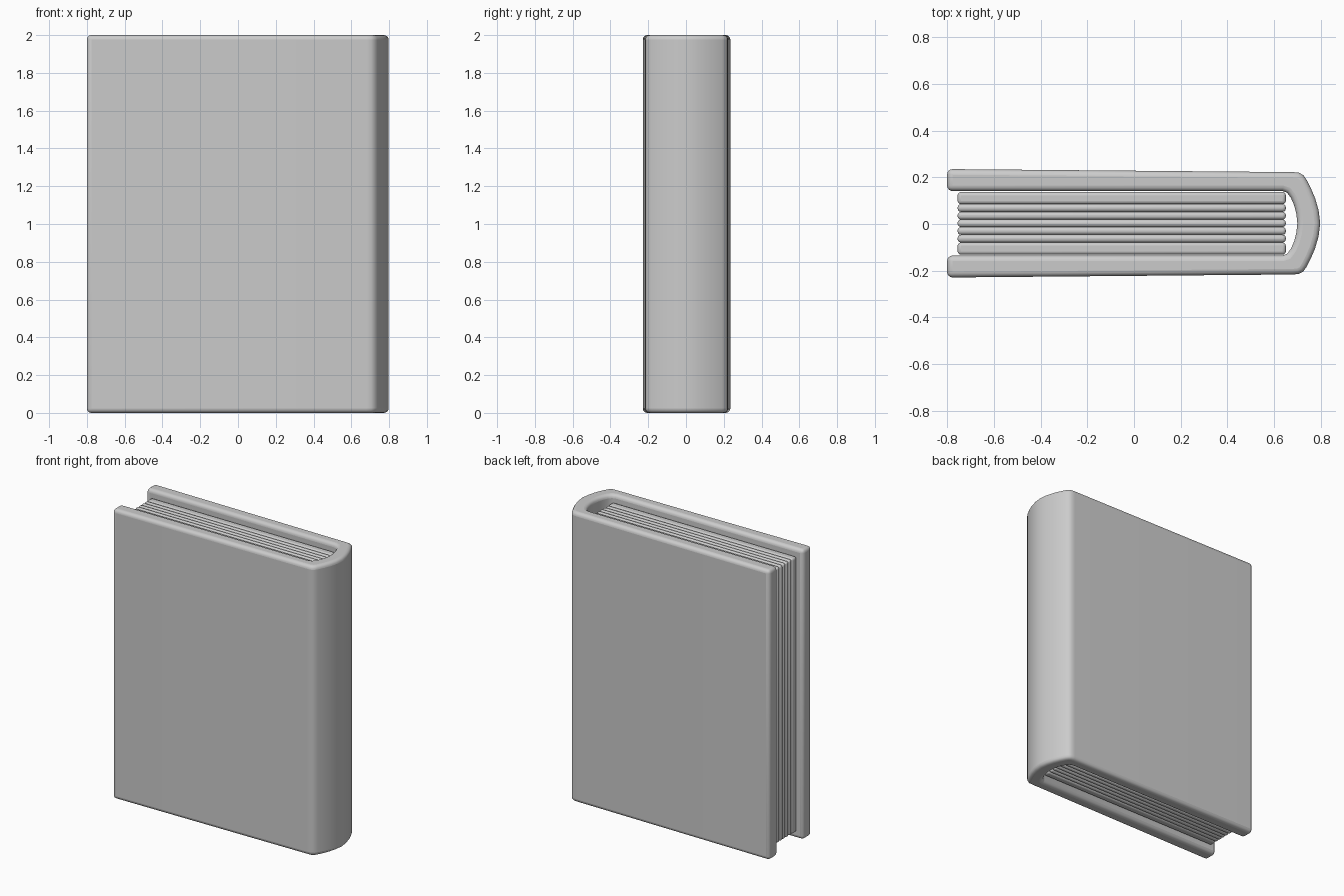
import bpy, bmesh

if "Cube" in bpy.data.objects:
    bpy.data.objects.remove(bpy.data.objects["Cube"])

Y_MID = 0.003


def finish(obj, width, segments):
    # Rounded edges plus smooth shading
    bev = obj.modifiers.new("rounded_edges", 'BEVEL')
    bev.width = width
    bev.segments = segments
    bev.limit_method = 'ANGLE'
    bev.angle_limit = 0.9
    bev.use_clamp_overlap = False
    bpy.ops.object.select_all(action='DESELECT')
    obj.select_set(True)
    bpy.context.view_layer.objects.active = obj
    bpy.ops.object.shade_smooth_by_angle(angle=0.7)


def prism(name, outline, z0, z1, width, segments):
    # Extrude an xy outline from z0 to z1
    bm = bmesh.new()
    face = bm.faces.new([bm.verts.new((x, y + Y_MID, z0)) for x, y in outline])
    ext = bmesh.ops.extrude_face_region(bm, geom=[face])
    verts = [g for g in ext["geom"] if isinstance(g, bmesh.types.BMVert)]
    bmesh.ops.translate(bm, verts=verts, vec=(0, 0, z1 - z0))
    bmesh.ops.recalc_face_normals(bm, faces=bm.faces)
    mesh = bpy.data.meshes.new(name)
    bm.to_mesh(mesh)
    bm.free()
    obj = bpy.data.objects.new(name, mesh)
    bpy.context.collection.objects.link(obj)
    finish(obj, width, segments)
    return obj


def mirrored(half):
    # Half profile ends on the centre line
    return half + [(x, -y) for x, y in reversed(half[:-1])]


# Cover: two boards joined by a rounded spine
outer = [(-0.8, 0.232), (0.68, 0.219), (0.705, 0.217), (0.725, 0.206),
         (0.738, 0.187), (0.757, 0.15), (0.775, 0.108), (0.790, 0.056), (0.797, 0)]
inner = [(-0.8, 0.138), (0.635, 0.138), (0.655, 0.131), (0.672, 0.108),
         (0.685, 0.078), (0.695, 0.04), (0.699, 0)]
prism("cover", mirrored(outer) + mirrored(inner)[::-1], 0, 2, 0.024, 4)

# Page stack: thick end bundles with thin bundles between
edges = [-0.134, -0.082, -0.049, -0.016, 0.016, 0.049, 0.082, 0.134]
for i, (a, b) in enumerate(zip(edges, edges[1:])):
    outline = [(-0.755, a), (0.65, a), (0.65, b), (-0.755, b)]
    prism(f"page_bundle_{i + 1}", outline, 0.05, 1.95, 0.014, 3)
